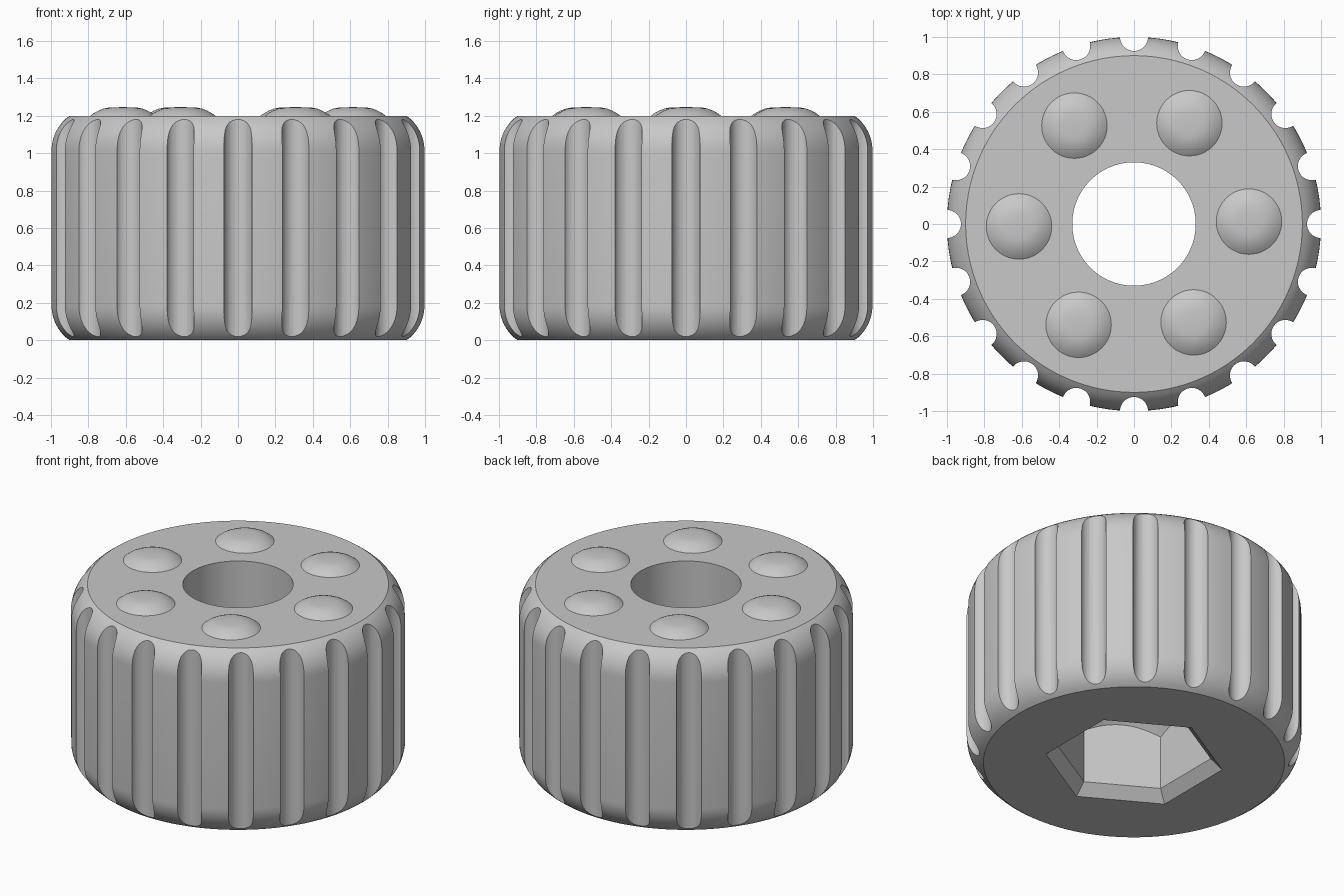
import bpy, bmesh, math
from math import sin, cos, pi, radians, sqrt

if "Cube" in bpy.data.objects:
    bpy.data.objects.remove(bpy.data.objects["Cube"], do_unlink=True)

HEIGHT = 1.2
HOLE_R = 0.33

grey = bpy.data.materials.new("light grey")
grey.use_nodes = True
colour = (0.58, 0.58, 0.58, 1)
grey.diffuse_color = colour
grey.node_tree.nodes["Principled BSDF"].inputs["Base Color"].default_value = colour


def lathe(name, profile, sides, turn=0.0, centre=(0, 0)):
    """Closed solid turned about a vertical axis; profile is (radius, z), bottom to top."""
    bm = bmesh.new()
    rings = []
    for r, z in profile:
        ring = []
        for i in range(sides):
            a = turn + 2 * pi * i / sides
            ring.append(bm.verts.new((centre[0] + r * cos(a), centre[1] + r * sin(a), z)))
        rings.append(ring)
    for low, high in zip(rings, rings[1:]):
        for i in range(sides):
            j = (i + 1) % sides
            bm.faces.new((low[i], low[j], high[j], high[i]))
    bm.faces.new(rings[0][::-1])
    bm.faces.new(rings[-1])
    mesh = bpy.data.meshes.new(name)
    bm.to_mesh(mesh)
    bm.free()
    mesh.materials.append(grey)
    ob = bpy.data.objects.new(name, mesh)
    bpy.context.collection.objects.link(ob)
    return ob


def combine(target, tool, operation):
    """Apply a boolean to target and remove the tool."""
    mod = target.modifiers.new("cut", "BOOLEAN")
    mod.object, mod.operation, mod.solver = tool, operation, "EXACT"
    graph = bpy.context.evaluated_depsgraph_get()
    old = target.data
    target.data = bpy.data.meshes.new_from_object(target.evaluated_get(graph))
    target.modifiers.clear()
    bpy.data.meshes.remove(old)
    bpy.data.objects.remove(tool, do_unlink=True)


# Knob body with rounded shoulders that end in a crisp rim
R = 0.22
end = math.acos(1 - 0.1 / R)
steps = 8
arc = [(1 - R + R * cos(end * i / steps), R * sin(end * i / steps)) for i in range(steps + 1)]
drop = arc[-1][1]
lower = [(r, drop - z) for r, z in reversed(arc)]
upper = [(r, HEIGHT - drop + z) for r, z in arc]
body = lathe("knob_body", lower + upper, 160, pi / 160)

# Grip flutes around the side
bm = bmesh.new()
for k in range(20):
    a = 2 * pi * k / 20
    flute = lathe("flute", [(0.075, -0.1), (0.075, HEIGHT + 0.1)], 32, a, (cos(a), sin(a)))
    bm.from_mesh(flute.data)
    bpy.data.objects.remove(flute, do_unlink=True)
mesh = bpy.data.meshes.new("flutes")
bm.to_mesh(mesh)
bm.free()
mesh.materials.append(grey)
flutes = bpy.data.objects.new("flutes", mesh)
bpy.context.collection.objects.link(flutes)
combine(body, flutes, "DIFFERENCE")

# Hexagonal socket underneath, chamfered mouth and conical roof
socket = lathe("socket", [(0.595, -0.06), (0.465, 0.07), (0.465, 0.7)], 6, radians(30))
roof = lathe("roof", [(0.9, -0.2), (0.9, 0.0), (0.3, 0.585)], 96)
combine(socket, roof, "INTERSECT")
combine(body, socket, "DIFFERENCE")

# Round through hole
hole = lathe("hole", [(HOLE_R, -0.3), (HOLE_R, HEIGHT + 0.2)], 96)
combine(body, hole, "DIFFERENCE")

# Six low domed studs on the top face
parts = [body]
dome = [(0.177, -0.01), (0.175, 0.0), (0.155, 0.015), (0.13, 0.028),
        (0.105, 0.038), (0.08, 0.043), (0.05, 0.045), (0.01, 0.046)]
for k in range(6):
    a = radians(1.2 + 60 * k)
    parts.append(lathe("top_stud_%d" % (k + 1), [(r, HEIGHT + z) for r, z in dome],
                       48, 0, (0.615 * cos(a), 0.615 * sin(a))))

# Smooth shading with sharp edges kept
bpy.ops.object.select_all(action="DESELECT")
for ob in parts:
    ob.select_set(True)
bpy.context.view_layer.objects.active = body
bpy.ops.object.shade_smooth_by_angle(angle=radians(28))
